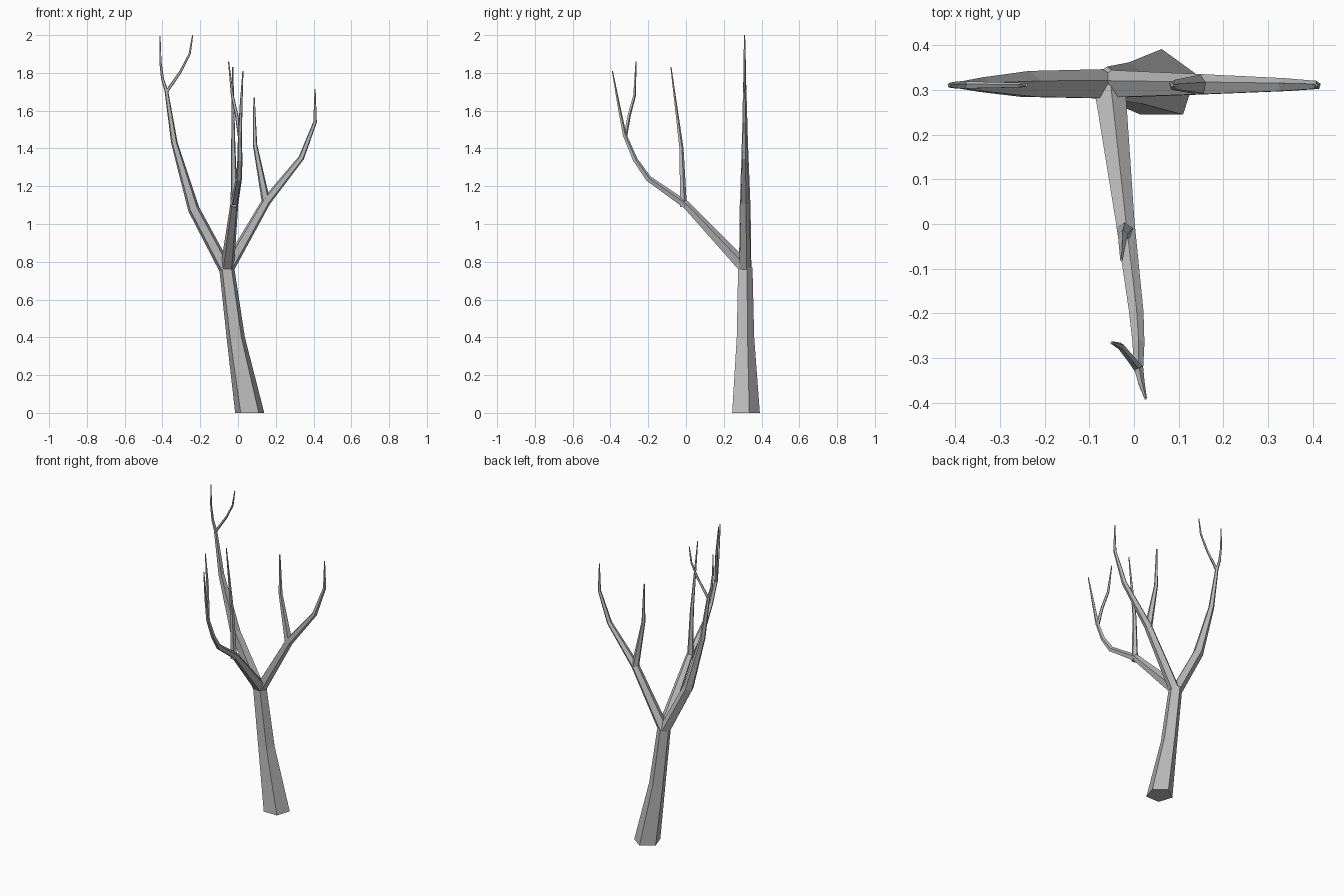
import bpy, bmesh, math
from mathutils import Vector

cube = bpy.data.objects.get("Cube")
if cube:
    bpy.data.objects.remove(cube, do_unlink=True)

bark = bpy.data.materials.new("grey_bark")
bark.use_nodes = True
grey = (0.5, 0.5, 0.5, 1)
bark.diffuse_color = grey
bark.node_tree.nodes["Principled BSDF"].inputs["Base Color"].default_value = grey

SIDES = 5
UP = Vector((0, 0, 1))


def limb(name, points, level=False):
    """Tapered five-sided tube; each point is x, y, z, radius."""
    centres = [Vector(p[:3]) for p in points]
    bm = bmesh.new()
    rings = []
    for i, c in enumerate(centres):
        before = (c - centres[max(i - 1, 0)]).normalized()
        after = (centres[min(i + 1, len(centres) - 1)] - c).normalized()
        turn = UP.rotation_difference(UP if level else before + after)
        ring = []
        for k in range(SIDES):
            a = math.pi / 2 + math.tau * k / SIDES
            offset = Vector((math.cos(a), math.sin(a), 0)) * points[i][3]
            ring.append(bm.verts.new(c + turn @ offset))
        rings.append(ring)
    for low, high in zip(rings, rings[1:]):
        for k in range(SIDES):
            n = (k + 1) % SIDES
            bm.faces.new((low[k], low[n], high[n], high[k]))
    bm.faces.new(rings[0][::-1])
    bm.faces.new(rings[-1])
    mesh = bpy.data.meshes.new(name)
    bm.to_mesh(mesh)
    bm.free()
    mesh.materials.append(bark)
    bpy.context.collection.objects.link(bpy.data.objects.new(name, mesh))


# Trunk with level rings
limb("trunk", [(.062, .31, 0, .081), (-.012, .31, .4, .051), (-.06, .31, .77, .042)], level=True)

# Right bough and its fork
limb("right_bough", [(-.068, .31, .765, .036), (-.235, .31, 1.08, .032),
                     (-.337, .31, 1.43, .018), (-.38, .31, 1.71, .01)])
limb("right_outer_twig", [(-.378, .31, 1.7, .01), (-.4, .31, 1.77, .008),
                          (-.411, .31, 1.86, .006), (-.413, .31, 1.995, .003)])
limb("right_inner_twig", [(-.378, .31, 1.7, .009), (-.302, .31, 1.81, .007),
                          (-.256, .31, 1.9, .006), (-.24, .31, 2, .003)])

# Left bough and its side shoot
limb("left_bough", [(-.05, .31, .77, .034), (.15, .31, 1.12, .025), (.335, .31, 1.35, .016),
                    (.408, .31, 1.54, .01), (.408, .31, 1.715, .003)])
limb("left_shoot", [(.15, .31, 1.11, .024), (.09, .31, 1.42, .012), (.085, .31, 1.67, .004)])

# Front bough, its upright shoot and its fork
limb("front_bough", [(-.055, .3, .78, .037), (-.02, 0, 1.1, .022), (.005, -.2, 1.24, .017),
                     (.01, -.27, 1.34, .014), (.01, -.325, 1.47, .011)])
limb("front_shoot", [(-.02, -.015, 1.09, .02), (-.025, -.025, 1.4, .012), (-.028, -.08, 1.83, .003)])
limb("front_outer_twig", [(.01, -.323, 1.46, .011), (.016, -.355, 1.62, .008), (.026, -.39, 1.81, .003)])
limb("front_inner_twig", [(.01, -.323, 1.46, .011), (-.008, -.3, 1.58, .009),
                          (-.03, -.273, 1.68, .008), (-.05, -.265, 1.86, .003)])
